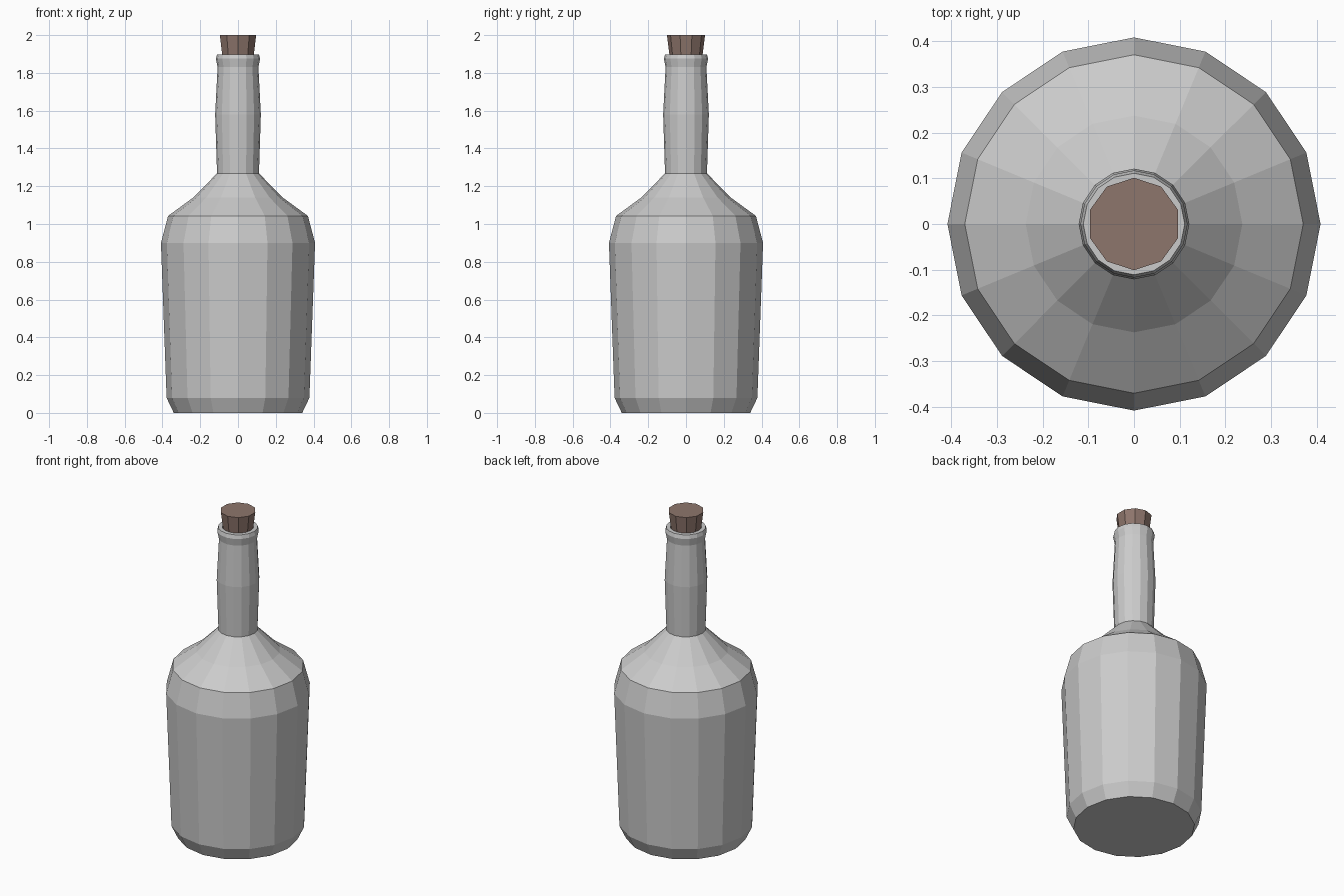
import bpy, bmesh
from math import cos, sin, tau, pi

if "Cube" in bpy.data.objects:
    bpy.data.objects.remove(bpy.data.objects["Cube"])


def lathe(name, profile, sides, cap_top=True):
    """Flat-faced solid of revolution from (radius, height) pairs."""
    bm = bmesh.new()
    rings = [[bm.verts.new((r * cos(pi / 2 + tau * i / sides),
                            r * sin(pi / 2 + tau * i / sides), z))
              for i in range(sides)] for r, z in profile]
    for low, high in zip(rings, rings[1:]):
        for i in range(sides):
            j = (i + 1) % sides
            bm.faces.new((low[i], low[j], high[j], high[i]))
    bm.faces.new(rings[0][::-1])
    if cap_top:
        bm.faces.new(rings[-1])
    mesh = bpy.data.meshes.new(name)
    bm.to_mesh(mesh)
    bm.free()
    obj = bpy.data.objects.new(name, mesh)
    bpy.context.collection.objects.link(obj)
    return obj


# Bottle: base bevel, body, shoulder, neck, flared lip, rim turned into the mouth
lathe("bottle", [
    (0.34, 0), (0.378, 0.08), (0.408, 0.90), (0.37, 1.043),
    (0.237, 1.14), (0.111, 1.268), (0.121, 1.58), (0.108, 1.83),
    (0.117, 1.875), (0.111, 1.898), (0.088, 1.898), (0.084, 1.83),
], 16, cap_top=False)

# Tapered stopper
cork = lathe("cork", [(0.076, 1.80), (0.101, 2.0)], 10)
mat = bpy.data.materials.new("cork_brown")
mat.diffuse_color = (0.27, 0.18, 0.15, 1)
mat.use_nodes = True
mat.node_tree.nodes["Principled BSDF"].inputs["Base Color"].default_value = mat.diffuse_color
cork.data.materials.append(mat)
